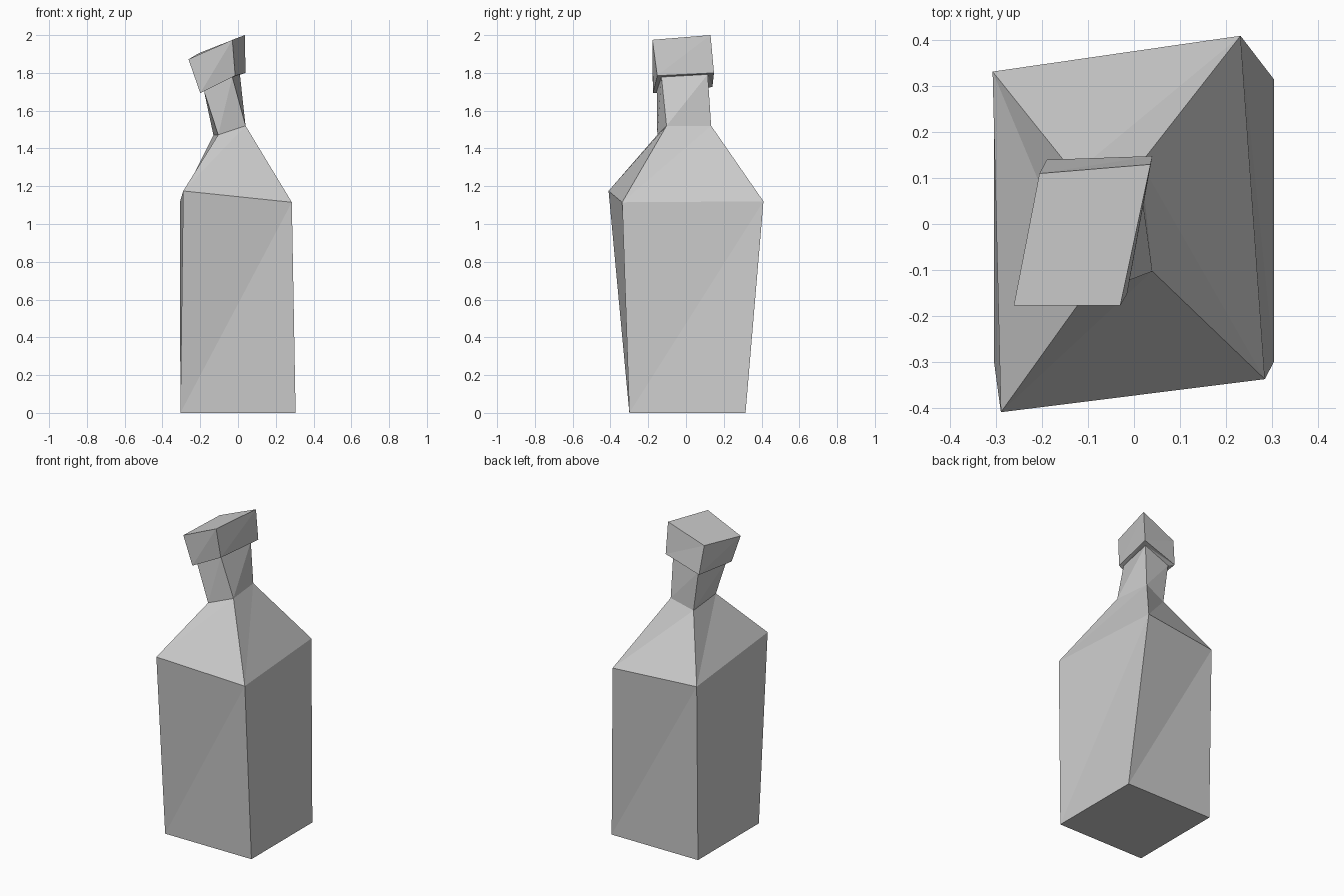
import bpy, bmesh

if "Cube" in bpy.data.objects:
    bpy.data.objects.remove(bpy.data.objects["Cube"])

grey = bpy.data.materials.new("plain grey")
grey.diffuse_color = (0.6, 0.6, 0.6, 1)
grey.use_nodes = True
grey.node_tree.nodes["Principled BSDF"].inputs["Base Color"].default_value = grey.diffuse_color

# Cross-sections from bottom to top; corners: front left, front right, back right, back left
base = [(-.305, -.30, 0), (.305, -.30, 0), (.305, .315, 0), (-.305, .315, 0)]
shoulder = [(-.29, -.41, 1.175), (.285, -.338, 1.115), (.232, .41, 1.12), (-.308, .332, 1.115)]
neck_base = [(-.105, -.152, 1.472), (.04, -.103, 1.52), (.015, .133, 1.52), (-.13, .11, 1.47)]
neck_top = [(-.18, -.155, 1.704), (-.03, -.13, 1.778), (.01, .115, 1.792), (-.165, .11, 1.725)]
cap_base = [(-.20, -.175, 1.693), (-.015, -.152, 1.785), (.04, .148, 1.80), (-.19, .14, 1.725)]
cap_top = [(-.262, -.178, 1.872), (-.03, -.178, 1.975), (.036, .13, 2.0), (-.206, .11, 1.905)]


def loft(name, rings):
    """Join four-cornered rings with split quads and close both ends."""
    bm = bmesh.new()
    loops = [[bm.verts.new(co) for co in ring] for ring in rings]
    for low, high in zip(loops, loops[1:]):
        for i in range(4):
            j = (i + 1) % 4
            bm.faces.new((low[i], low[j], high[j]))
            bm.faces.new((low[i], high[j], high[i]))
    for ring in (loops[0][::-1], loops[-1]):
        bm.faces.new(ring)
    bmesh.ops.recalc_face_normals(bm, faces=bm.faces)
    mesh = bpy.data.meshes.new(name)
    bm.to_mesh(mesh)
    bm.free()
    mesh.materials.append(grey)
    obj = bpy.data.objects.new(name, mesh)
    bpy.context.collection.objects.link(obj)
    return obj


# One continuous crooked bottle: body, shoulder, neck and overhanging cap
loft("crooked_bottle", [base, shoulder, neck_base, neck_top, cap_base, cap_top])
